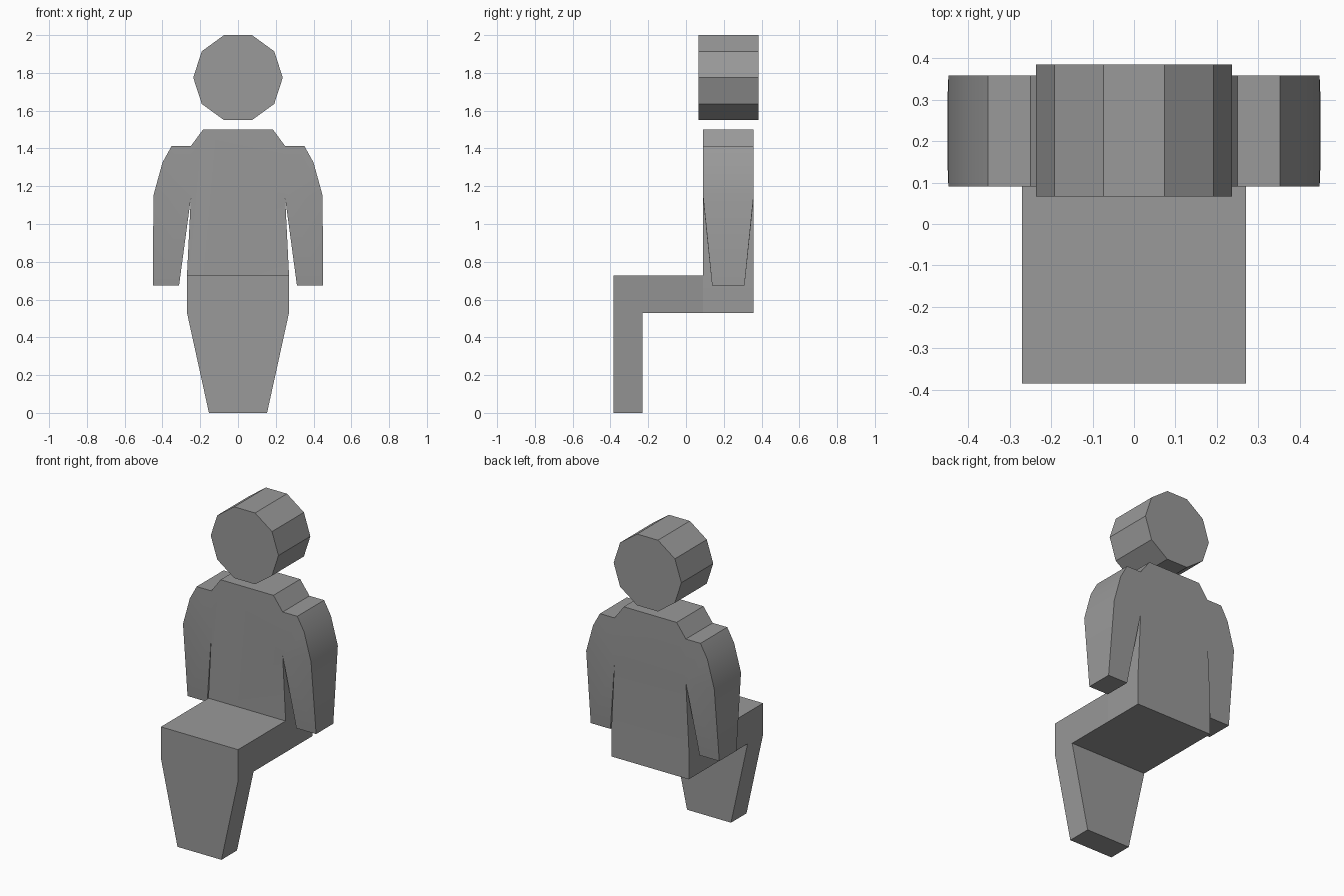
import bpy
import bmesh
from math import cos, sin, tau, radians
from mathutils import Vector

cube = bpy.data.objects.get("Cube")
if cube:
    bpy.data.objects.remove(cube, do_unlink=True)

grey = bpy.data.materials.new("mid_grey")
grey.use_nodes = True
grey.diffuse_color = (0.32, 0.32, 0.32, 1)
grey.node_tree.nodes["Principled BSDF"].inputs["Base Color"].default_value = grey.diffuse_color


def finish(bm, name):
    """Turn a bmesh into an object with sharp corners and soft shallow bends."""
    bmesh.ops.recalc_face_normals(bm, faces=bm.faces)
    mesh = bpy.data.meshes.new(name)
    bm.to_mesh(mesh)
    bm.free()
    mesh.materials.append(grey)
    obj = bpy.data.objects.new(name, mesh)
    bpy.context.collection.objects.link(obj)
    mesh.shade_smooth()
    mesh.set_sharp_from_angle(angle=radians(30))
    return obj


def slab(outlines, offset):
    """Weld flat outlines into one sheet and extrude it by offset."""
    bm = bmesh.new()
    for outline in outlines:
        bm.faces.new([bm.verts.new(p) for p in outline])
    bmesh.ops.remove_doubles(bm, verts=bm.verts, dist=0.0001)
    bmesh.ops.recalc_face_normals(bm, faces=bm.faces)
    result = bmesh.ops.extrude_face_region(bm, geom=bm.faces[:], use_keep_orig=True)
    moved = [g for g in result["geom"] if isinstance(g, bmesh.types.BMVert)]
    bmesh.ops.translate(bm, verts=moved, vec=Vector(offset))
    return bm


# Torso with arms: one sheet in the xz plane, thickened backwards
FRONT, BACK = 0.09, 0.358
HAND_Z = 0.675
armpit, shoulder, elbow = (0.25, 1.135), (0.25, 1.412), (0.448, 1.15)
side = [(0.185, 1.5), shoulder, armpit, (0.27, 0.73), (0.27, 0.53)]
upper_arm = [shoulder, (0.352, 1.412), (0.4, 1.325), elbow, armpit]
lower_arm = [armpit, elbow, (0.45, HAND_Z), (0.312, HAND_Z)]


def place(points, sign=1):
    return [(sign * x, FRONT, z) for x, z in points]


sheets = [place(side) + place(side, -1)[::-1]]
for s in (1, -1):
    sheets += [place(upper_arm, s), place(lower_arm, s)]
body = slab(sheets, (0, BACK - FRONT, 0))

# Narrow the hands from front to back
middle = (FRONT + BACK) / 2
for v in body.verts:
    if abs(v.co.z - HAND_Z) < 0.001:
        v.co.y = middle + (v.co.y - middle) * 0.64
finish(body, "torso_and_arms")

# Seated legs: bent side profile across the hips, tapered to the feet
HIP = 0.27
profile = [(-0.385, 0), (-0.23, 0), (-0.23, 0.53), (FRONT, 0.53),
           (FRONT, 0.728), (-0.385, 0.728), (-0.385, 0.53)]
legs = slab([[(-HIP, y, z) for y, z in profile]], (2 * HIP, 0, 0))
for v in legs.verts:
    if v.co.z < 0.01:
        v.co.x *= 0.57
finish(legs, "seated_legs")

# Head: ten-sided disc facing forwards
RADIUS, HEAD_Z = 0.237, 1.775
ring = [(RADIUS * cos(i * tau / 10), 0.066, HEAD_Z + RADIUS * sin(i * tau / 10))
        for i in range(10)]
finish(slab([ring], (0, 0.319, 0)), "head")
